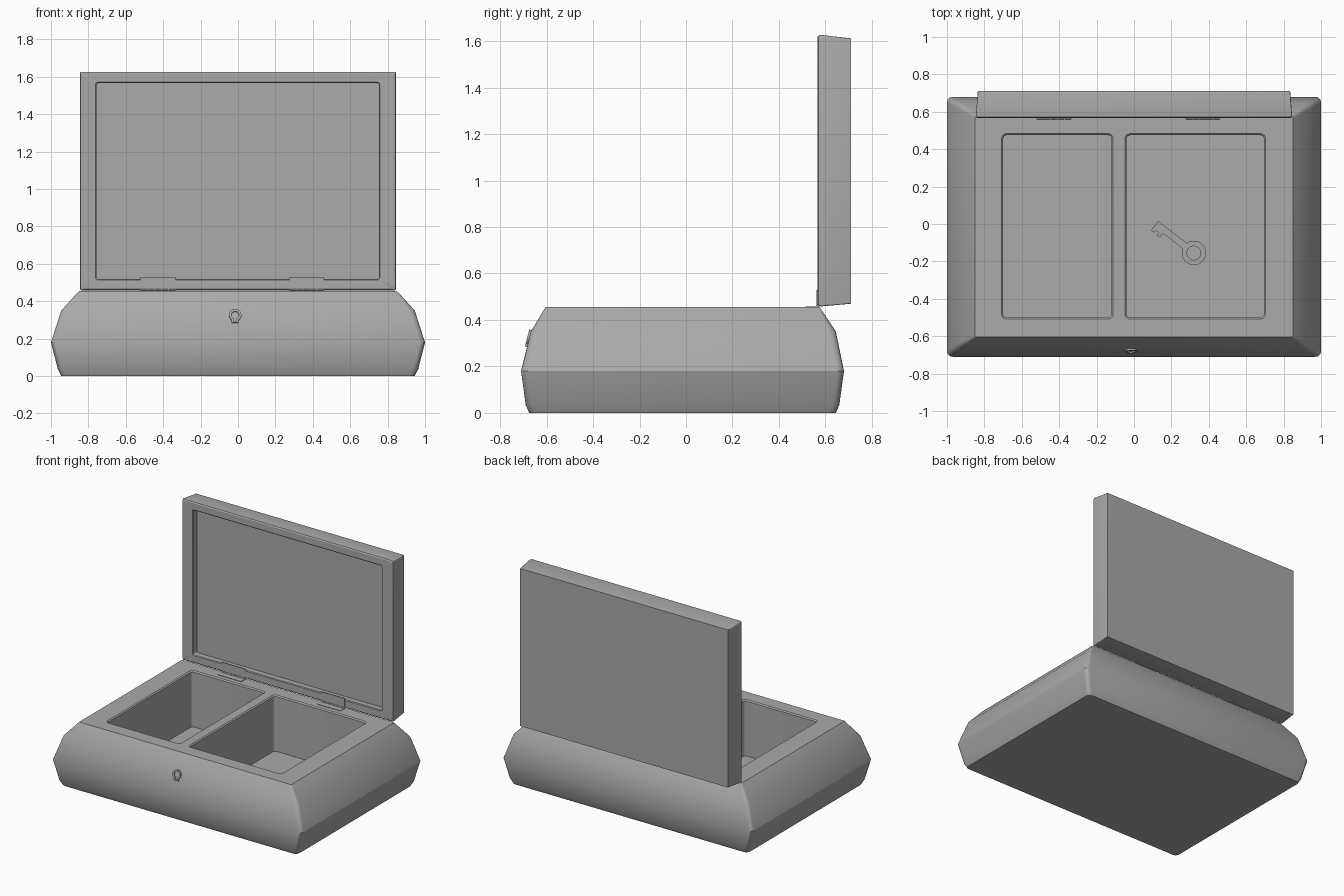
import bpy, bmesh
from math import pi, cos, sin, asin, atan2, radians
from mathutils import Matrix, Vector

if "Cube" in bpy.data.objects:
    bpy.data.objects.remove(bpy.data.objects["Cube"], do_unlink=True)

GREY = (0.4, 0.4, 0.4, 1)
grey = bpy.data.materials.new("plain_grey")
grey.use_nodes = True
grey.diffuse_color = GREY
grey.node_tree.nodes["Principled BSDF"].inputs["Base Color"].default_value = GREY


def add(name, mesh):
    ob = bpy.data.objects.new(name, mesh)
    bpy.context.collection.objects.link(ob)
    mesh.materials.clear()
    mesh.materials.append(grey)
    return ob


def smooth(ob, angle=30):
    bpy.ops.object.select_all(action="DESELECT")
    ob.select_set(True)
    bpy.context.view_layer.objects.active = ob
    bpy.ops.object.shade_smooth_by_angle(angle=radians(angle))


def bake(ob):
    """Replace an object's mesh by its evaluated form."""
    graph = bpy.context.evaluated_depsgraph_get()
    return bpy.data.meshes.new_from_object(ob.evaluated_get(graph))


def rounded_rect(x0, x1, y0, y1, r, z, steps=4):
    corners = [(x1 - r, y1 - r), (x0 + r, y1 - r), (x0 + r, y0 + r), (x1 - r, y0 + r)]
    return [(cx + r * cos((k + i / steps) * pi / 2), cy + r * sin((k + i / steps) * pi / 2), z)
            for k, (cx, cy) in enumerate(corners) for i in range(steps + 1)]


def loft(name, rings):
    """Skin a stack of rounded rectangles: (z, x0, x1, y0, y1, radius)."""
    bm = bmesh.new()
    loops = [[bm.verts.new(p) for p in rounded_rect(x0, x1, y0, y1, r, z)]
             for z, x0, x1, y0, y1, r in rings]
    for a, b in zip(loops, loops[1:]):
        for i in range(len(a)):
            j = (i + 1) % len(a)
            bm.faces.new((a[i], a[j], b[j], b[i]))
    bm.faces.new(loops[0][::-1])
    bm.faces.new(loops[-1])
    bmesh.ops.recalc_face_normals(bm, faces=bm.faces)
    mesh = bpy.data.meshes.new(name)
    bm.to_mesh(mesh)
    bm.free()
    return add(name, mesh)


def box(name, lo, hi):
    bm = bmesh.new()
    bmesh.ops.create_cube(bm, size=1)
    for v in bm.verts:
        v.co = [lo[i] + (v.co[i] + 0.5) * (hi[i] - lo[i]) for i in range(3)]
    mesh = bpy.data.meshes.new(name)
    bm.to_mesh(mesh)
    bm.free()
    return add(name, mesh)


def circle(r, a=0.0, steps=24):
    """Arc of radius r, open by the angle a to each side of +x."""
    return [(r * cos(a + (2 * pi - 2 * a) * i / steps), r * sin(a + (2 * pi - 2 * a) * i / steps))
            for i in range(steps + (a > 0))]


def flat_shape(name, outlines, half, matrix):
    """Extruded flat shape; inner outlines become holes."""
    curve = bpy.data.curves.new(name, "CURVE")
    curve.dimensions, curve.fill_mode, curve.extrude = "2D", "BOTH", half
    for pts in outlines:
        spline = curve.splines.new("POLY")
        spline.points.add(len(pts) - 1)
        for p, (x, y) in zip(spline.points, pts):
            p.co = (x, y, 0, 1)
        spline.use_cyclic_u = True
    temp = bpy.data.objects.new(name + "_curve", curve)
    bpy.context.collection.objects.link(temp)
    bpy.context.view_layer.update()
    mesh = bake(temp)
    bpy.data.objects.remove(temp, do_unlink=True)
    ob = add(name, mesh)
    ob.matrix_world = matrix
    return ob


# Box body with bulging walls
TOP = 0.455
FLOOR = 0.05
body = loft("box_body", [
    (0, -0.945, 0.945, -0.675, 0.645, 0.03),
    (0.035, -0.963, 0.963, -0.69, 0.66, 0.03),
    (0.18, -1, 1, -0.71, 0.68, 0.03),
    (0.35, -0.945, 0.945, -0.668, 0.645, 0.03),
    (TOP, -0.85, 0.85, -0.605, 0.575, 0.006)])

# Two compartments cut into the body, with softened rims
cutters = []
for x0, x1 in ((-0.70, -0.12), (-0.04, 0.695)):
    y0, y1, e = -0.5, 0.475, 0.008
    cut = loft("compartment_cutter", [
        (FLOOR, x0, x1, y0, y1, 0.02),
        (TOP - e, x0, x1, y0, y1, 0.02),
        (TOP + e, x0 - 2 * e, x1 + 2 * e, y0 - 2 * e, y1 + 2 * e, 0.03)])
    cut.hide_render = True
    mod = body.modifiers.new("compartment", "BOOLEAN")
    mod.operation, mod.solver, mod.object = "DIFFERENCE", "EXACT", cut
    cutters.append(cut)
bpy.context.view_layer.update()
carved = bake(body)
body.modifiers.clear()
body.data = carved
for cut in cutters:
    bpy.data.objects.remove(cut, do_unlink=True)
smooth(body)

# Open lid, lofted from its flat back to the recessed panel, then stood upright
lid = loft("lid", [
    (-0.71, -0.835, 0.835, 0.47, 1.612, 0.004),
    (-0.58, -0.845, 0.845, 0.458, 1.627, 0.008),
    (-0.571, -0.843, 0.843, 0.46, 1.625, 0.008),
    (-0.566, -0.836, 0.836, 0.466, 1.618, 0.008),
    (-0.566, -0.762, 0.758, 0.514, 1.571, 0.012),
    (-0.571, -0.757, 0.753, 0.519, 1.566, 0.01),
    (-0.61, -0.757, 0.753, 0.519, 1.566, 0.01)])
lid.rotation_euler.x = pi / 2
smooth(lid)

# Hinges: two thin leaves and a row of knuckles
for side, x0 in (("right", -0.52), ("left", 0.275)):
    x1 = x0 + 0.185
    box(side + "_hinge_lid_leaf", (x0, 0.562, TOP), (x1, 0.567, 0.53))
    box(side + "_hinge_box_leaf", (x0, 0.515, TOP - 0.004), (x1, 0.566, TOP + 0.003))
    bm = bmesh.new()
    for i in range(5):
        place = Matrix.Translation((x0 + 0.0185 + i * 0.037, 0.565, TOP + 0.004))
        bmesh.ops.create_cone(bm, cap_ends=True, segments=12, radius1=0.007, radius2=0.007,
                              depth=0.033, matrix=place @ Matrix.Rotation(pi / 2, 4, "Y"))
    mesh = bpy.data.meshes.new("hinge_knuckles")
    bm.to_mesh(mesh)
    bm.free()
    smooth(add(side + "_hinge_knuckles", mesh))


def keyhole(r, w, length):
    return circle(r, asin(w / r)) + [(length, -w), (length, w)]


# Keyhole plate following the slope of the front wall
down = Vector((0, -0.042, -0.17)).normalized()
out = Vector((0, -0.17, 0.042)).normalized()
side = out.cross(down)
place = Matrix((down, side, out)).transposed().to_4x4()
place.translation = (-0.015, -0.676, 0.325)
plate = flat_shape("keyhole_plate", [keyhole(0.033, 0.019, 0.042), keyhole(0.02, 0.008, 0.034)],
                   0.007, place)
smooth(plate)

# Key lying on the compartment floor
shaft = 0.018
teeth = [(0.255, -shaft), (0.255, 0.045), (0.235, 0.045), (0.235, 0.03),
         (0.215, 0.03), (0.215, 0.045), (0.195, 0.045), (0.195, shaft)]
place = Matrix.Translation((0.32, -0.155, FLOOR + 0.01)) @ Matrix.Rotation(atan2(0.155, -0.2), 4, "Z")
key = flat_shape("key", [circle(0.065, asin(shaft / 0.065)) + teeth, circle(0.037)], 0.01, place)
smooth(key)
